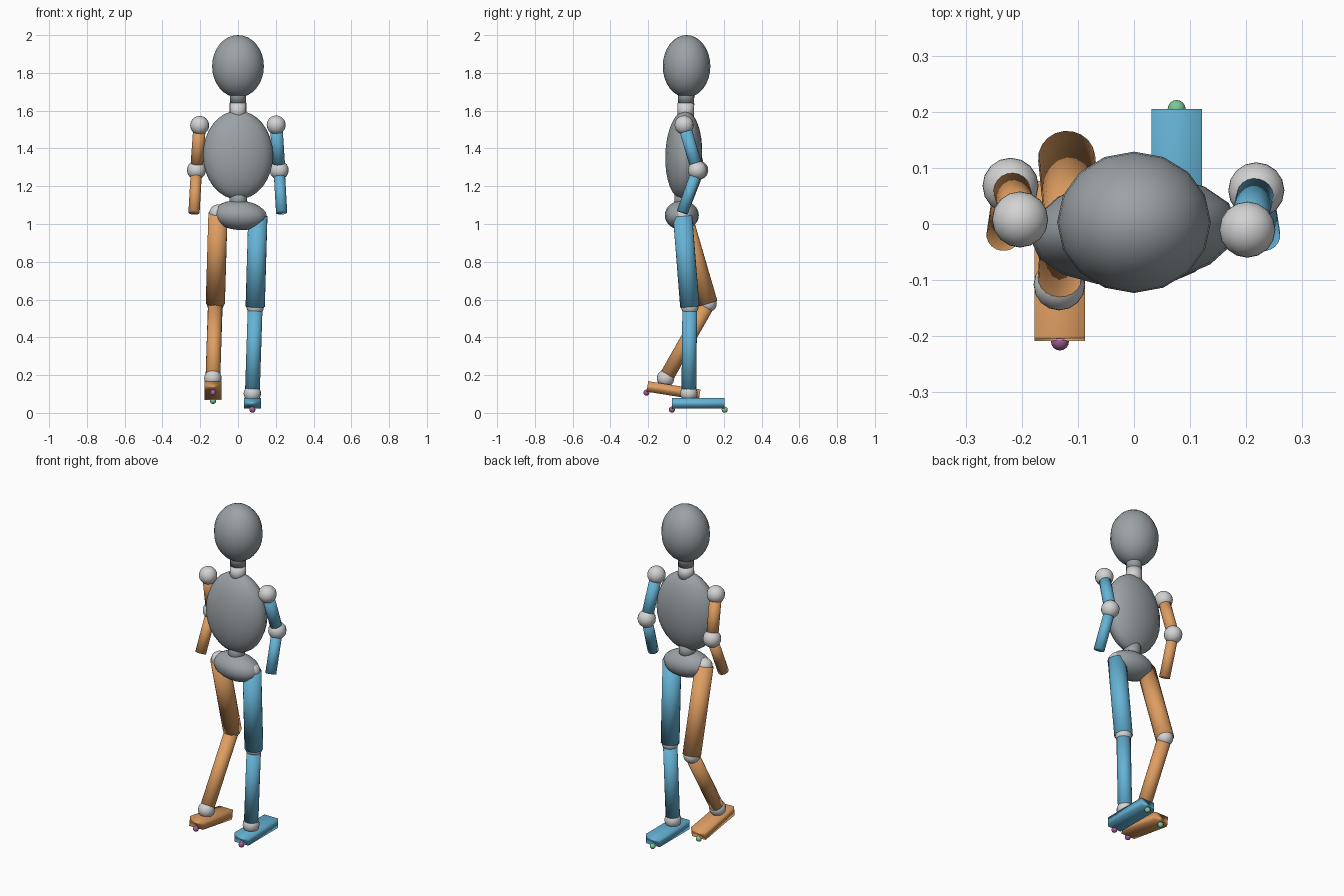
import bpy
from math import radians
from mathutils import Vector, Matrix

if "Cube" in bpy.data.objects:
    bpy.data.objects.remove(bpy.data.objects["Cube"])


def material(name, rgb):
    m = bpy.data.materials.new(name)
    m.diffuse_color = (*rgb, 1)
    m.use_nodes = True
    m.node_tree.nodes["Principled BSDF"].inputs["Base Color"].default_value = m.diffuse_color
    return m


GRAY = material("body gray", (0.33, 0.36, 0.38))
PALE = material("joint pale gray", (0.65, 0.65, 0.65))
ORANGE = material("right orange", (0.74, 0.34, 0.12))
BLUE = material("left blue", (0.13, 0.45, 0.67))
PURPLE = material("marker purple", (0.38, 0.11, 0.31))
GREEN = material("marker green", (0.20, 0.58, 0.30))


def finish(name, mat):
    ob = bpy.context.object
    ob.name = name
    ob.data.materials.append(mat)
    bpy.ops.object.shade_smooth()
    return ob


def ball(name, loc, size, mat, rot=(0, 0, 0), seg=16):
    bpy.ops.mesh.primitive_uv_sphere_add(
        segments=seg, ring_count=16, radius=1, location=loc,
        rotation=[radians(a) for a in rot])
    ob = finish(name, mat)
    ob.scale = size if isinstance(size, tuple) else (size,) * 3
    return ob


def tube(name, a, b, r, mat):
    a, b = Vector(a), Vector(b)
    d = b - a
    bpy.ops.mesh.primitive_cylinder_add(vertices=20, radius=r, depth=d.length,
                                        location=(a + b) / 2)
    ob = finish(name, mat)
    ob.rotation_euler = d.to_track_quat('Z', 'Y').to_euler()
    return ob


def foot(name, centre, tilt, mat):
    # Flat block with a marker bead at each end of the sole
    bpy.ops.mesh.primitive_cube_add(size=1, location=centre,
                                    rotation=(radians(tilt), 0, 0))
    ob = finish(name, mat)
    ob.scale = (0.09, 0.28, 0.056)
    turn = Matrix.Rotation(radians(tilt), 3, 'X')
    for label, y, m in (("purple", -0.14, PURPLE), ("green", 0.14, GREEN)):
        p = Vector(centre) + turn @ Vector((0, y, -0.033))
        ball(f"{name}_{label}_marker", p, 0.016, m)


# Head, neck and trunk
ball("head", (0, 0.003, 1.835), (0.137, 0.126, 0.165), GRAY)
tube("upper_neck", (0, 0, 1.64), (0, 0.002, 1.72), 0.043, GRAY)
tube("lower_neck", (0, -0.003, 1.56), (0, 0, 1.64), 0.044, PALE)
ball("torso", (0, -0.012, 1.365), (0.186, 0.098, 0.235), GRAY, (-2, 0, 4))
tube("waist", (0.003, -0.018, 1.08), (0, -0.012, 1.18), 0.047, GRAY)
ball("pelvis", (0.008, -0.022, 1.046), (0.143, 0.09, 0.078), GRAY, (0, 4, 0))

# Limb joints per side: shoulder, elbow, wrist, hip, knee, ankle
SIDES = {
    "right": (ORANGE,
              (-0.203, 0.008, 1.522), (-0.220, 0.068, 1.285), (-0.233, -0.020, 1.06),
              (-0.106, -0.022, 1.057), (-0.120, 0.117, 0.580), (-0.133, -0.108, 0.183)),
    "left": (BLUE,
             (0.202, -0.010, 1.524), (0.218, 0.060, 1.285), (0.231, -0.020, 1.06),
             (0.105, -0.018, 1.042), (0.091, 0.020, 0.562), (0.076, 0.015, 0.103)),
}
for side, (mat, shoulder, elbow, wrist, hip, knee, ankle) in SIDES.items():
    # Arm
    ball(f"{side}_shoulder", shoulder, 0.05, PALE)
    tube(f"{side}_upper_arm", shoulder, elbow, 0.033, mat)
    ball(f"{side}_elbow", elbow, 0.05, PALE)
    tube(f"{side}_forearm", elbow, wrist, 0.030, mat)
    # Leg
    ball(f"{side}_hip", hip, 0.046, PALE)
    tube(f"{side}_thigh", hip, knee, 0.051, mat)
    ball(f"{side}_knee", knee, 0.046, PALE)
    tube(f"{side}_shin", knee, ankle, 0.039, mat)
    ball(f"{side}_ankle", ankle, 0.046, PALE)

# Feet: one planted flat, the other lifted and tipped
foot("left_foot", (0.076, 0.065, 0.050), 0, BLUE)
foot("right_foot", (-0.132, -0.066, 0.118), -9, ORANGE)
